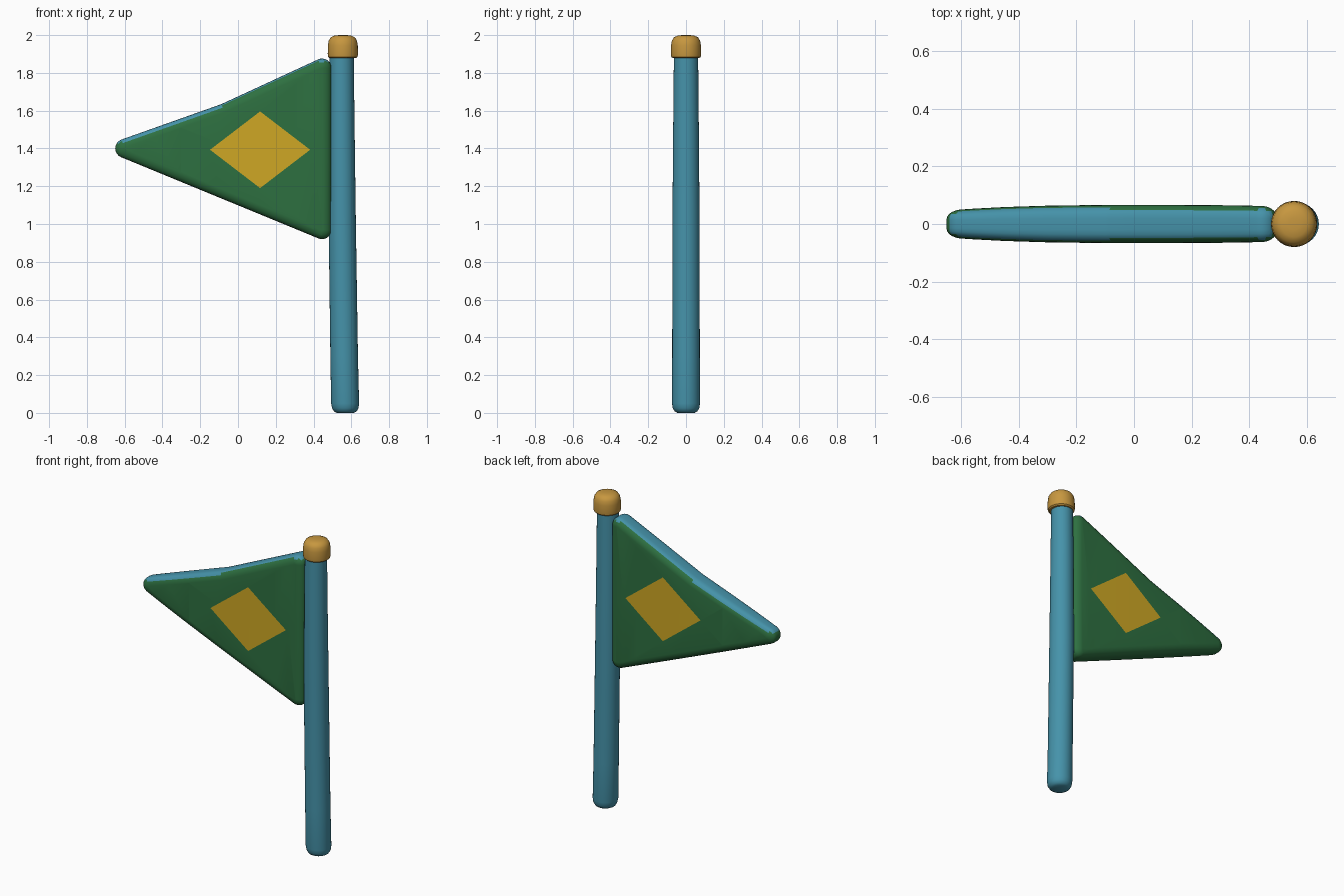
import bpy, bmesh, math
from mathutils import Vector

if "Cube" in bpy.data.objects:
    bpy.data.objects.remove(bpy.data.objects["Cube"])


def material(name, rgb):
    m = bpy.data.materials.new(name)
    m.diffuse_color = (*rgb, 1)
    m.use_nodes = True
    m.node_tree.nodes["Principled BSDF"].inputs["Base Color"].default_value = m.diffuse_color
    return m


BLUE = material("teal blue", (0.06, 0.29, 0.40))
GREEN = material("flag green", (0.027, 0.162, 0.052))
YELLOW = material("diamond yellow", (0.62, 0.39, 0.018))
GOLD = material("cap gold", (0.57, 0.31, 0.05))


def finish(bm, name, mats, angle):
    bmesh.ops.recalc_face_normals(bm, faces=bm.faces)
    mesh = bpy.data.meshes.new(name)
    bm.to_mesh(mesh)
    bm.free()
    for m in mats:
        mesh.materials.append(m)
    ob = bpy.data.objects.new(name, mesh)
    bpy.context.collection.objects.link(ob)
    bpy.ops.object.select_all(action='DESELECT')
    ob.select_set(True)
    bpy.context.view_layer.objects.active = ob
    bpy.ops.object.shade_smooth_by_angle(angle=math.radians(angle))
    return ob


def loft(bm, rings):
    loops = [[bm.verts.new(p) for p in ring] for ring in rings]
    n = len(loops[0])
    for a, b in zip(loops, loops[1:]):
        for i in range(n):
            j = (i + 1) % n
            bm.faces.new((a[i], a[j], b[j], b[i]))
    bm.faces.new(loops[0][::-1])
    bm.faces.new(loops[-1])


def turned(name, profile, mat, sides=32):
    """profile: (centre x, radius, z) for each ring"""
    bm = bmesh.new()
    loft(bm, [[(cx + r * math.cos(2 * math.pi * i / sides),
                r * math.sin(2 * math.pi * i / sides), z)
               for i in range(sides)] for cx, r, z in profile])
    return finish(bm, name, [mat], 40)


# Slightly leaning pole with a rounded foot
turned("pole", [(0.568, 0.045, 0.0), (0.568, 0.06, 0.008), (0.568, 0.07, 0.025),
                (0.567, 0.074, 0.05), (0.562, 0.073, 0.3), (0.552, 0.072, 1.0),
                (0.549, 0.067, 1.6), (0.549, 0.064, 1.9)], BLUE)

# Rounded cap on the pole
turned("pole_cap", [(0.555, 0.07, 1.878), (0.555, 0.078, 1.885), (0.555, 0.08, 1.9),
                    (0.555, 0.079, 1.945), (0.555, 0.075, 1.97), (0.555, 0.064, 1.988),
                    (0.555, 0.045, 1.997), (0.555, 0.02, 2.0)], GOLD)

# Pennant: core outline (x, z) grown by a radius, with rounded corners
CORE = [(0.445, 0.97), (0.445, 1.826), (-0.07, 1.588), (-0.6, 1.4)]


def outline(radius, y, steps=8):
    pts = []
    n = len(CORE)
    for i in range(n):
        p, c, q = (Vector(CORE[k % n]) for k in (i - 1, i, i + 1))
        d0, d1 = c - p, q - c
        a0 = math.atan2(-d0.x, d0.y)
        a1 = math.atan2(-d1.x, d1.y)
        turn = (a1 - a0 + math.pi) % (2 * math.pi) - math.pi
        fractions = [k / steps for k in range(steps + 1)] if turn > 0.3 else [0.5]
        for f in fractions:
            a = a0 + turn * f
            pts.append((c.x + radius * math.cos(a), y, c.y + radius * math.sin(a)))
    return pts


bm = bmesh.new()
half = [(0.05, 0.02), (0.048, 0.036), (0.042, 0.048), (0.03, 0.058), (0.016, 0.064), (0.004, 0.066)]
loft(bm, [outline(r, -y) for r, y in half[::-1]] + [outline(r, y) for r, y in half])
bmesh.ops.recalc_face_normals(bm, faces=bm.faces)

# Cut the diamond borders and a few cross lines into the cloth
DX, DZ, W, H = 0.117, 1.393, 0.265, 0.203
cuts = [((DX + sx * W, 0, DZ), (sx * H, 0, sz * W)) for sx in (-1, 1) for sz in (-1, 1)]
cuts += [((x, 0, 1), (1, 0, 0)) for x in (-0.55, -0.45, -0.3, -0.1, 0.117, 0.3, 0.4)]
for co, no in cuts:
    bmesh.ops.bisect_plane(bm, geom=bm.verts[:] + bm.edges[:] + bm.faces[:], dist=1e-5,
                           plane_co=co, plane_no=Vector(no).normalized())

# Blue upper edge, yellow diamond on both sides, green elsewhere
bm.normal_update()
for f in bm.faces:
    c = f.calc_center_median()
    if abs(f.normal.y) > 0.95 and abs(c.x - DX) / W + abs(c.z - DZ) / H < 1:
        f.material_index = 2
    elif f.normal.z > 0.6:
        f.material_index = 1

# Thin the cloth toward the tip and the pole
for v in bm.verts:
    v.co.y *= 1 - 0.3 * (abs(v.co.x - 0.05) / 0.7) ** 3
finish(bm, "pennant", [GREEN, BLUE, YELLOW], 50)
